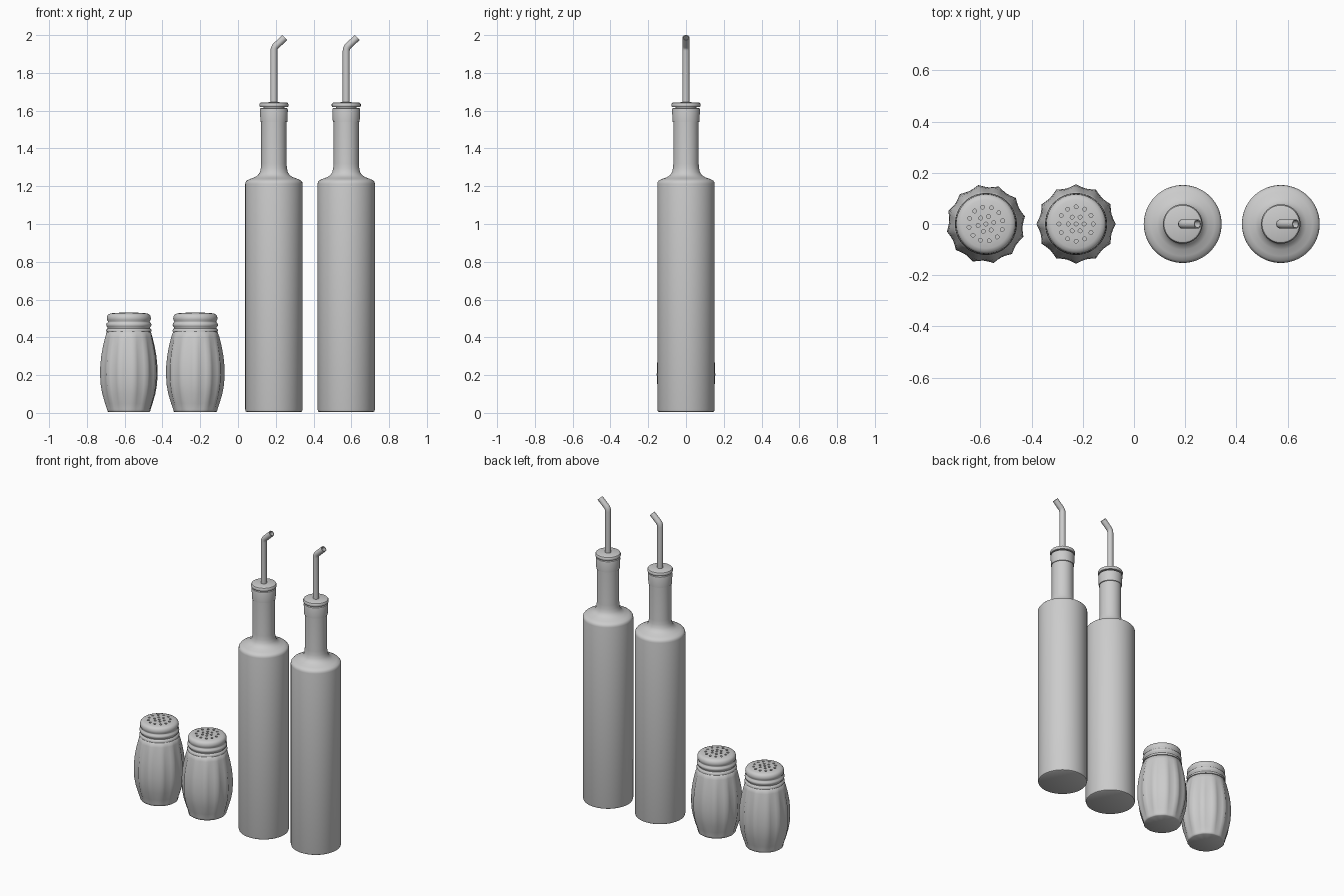
import bpy, bmesh, math
from mathutils import Vector

if "Cube" in bpy.data.objects:
    bpy.data.objects.remove(bpy.data.objects["Cube"])

grey = bpy.data.materials.new("light_grey")
grey.diffuse_color = (0.6, 0.6, 0.6, 1)
grey.use_nodes = True
grey.node_tree.nodes["Principled BSDF"].inputs["Base Color"].default_value = grey.diffuse_color


def finish(name, bm, loc, angle=35, turn=0):
    bmesh.ops.recalc_face_normals(bm, faces=bm.faces)
    mesh = bpy.data.meshes.new(name)
    bm.to_mesh(mesh)
    bm.free()
    mesh.materials.append(grey)
    ob = bpy.data.objects.new(name, mesh)
    bpy.context.collection.objects.link(ob)
    ob.location = loc
    ob.rotation_euler.z = math.radians(turn)
    smooth(ob, angle)
    return ob


def smooth(ob, angle):
    bpy.ops.object.select_all(action='DESELECT')
    ob.select_set(True)
    bpy.context.view_layer.objects.active = ob
    bpy.ops.object.shade_smooth_by_angle(angle=math.radians(angle))


def skin(rings, closed=False):
    """Join rings of points with faces; a ring of one point is a pole."""
    bm = bmesh.new()
    vs = [[bm.verts.new(p) for p in ring] for ring in rings]
    pairs = list(zip(vs, vs[1:])) + ([(vs[-1], vs[0])] if closed else [])
    for a, b in pairs:
        n = max(len(a), len(b))
        for i in range(n):
            j = (i + 1) % n
            if len(a) == 1:
                bm.faces.new((a[0], b[i], b[j]))
            elif len(b) == 1:
                bm.faces.new((a[i], a[j], b[0]))
            else:
                bm.faces.new((a[i], a[j], b[j], b[i]))
    return bm


def lathe(profile, n=48):
    """Profile points are (radius, z) or (radius, z, flute depth)."""
    rings = []
    for r, z, *flute in profile:
        d = flute[0] if flute else 0
        if r == 0:
            rings.append([(0, 0, z)])
            continue
        ring = []
        for i in range(n):
            t = 2 * math.pi * i / n
            rr = r * (1 - d * abs(math.sin(6 * t)))
            ring.append((rr * math.cos(t), rr * math.sin(t), z))
        rings.append(ring)
    return skin(rings)


def tube(path, outer, inner, n=20):
    """Hollow pipe along (x, z, tilt in degrees) points."""
    rings = []
    for pts, r in ((path, outer), (path[::-1], inner)):
        for x, z, tilt in pts:
            a = math.radians(tilt)
            side = Vector((math.cos(a), 0, -math.sin(a)))
            rings.append([Vector((x, 0, z)) + r * (math.cos(t) * side + math.sin(t) * Vector((0, 1, 0)))
                          for t in (2 * math.pi * i / n for i in range(n))])
    return skin(rings, closed=True)


# Oil bottles: glass, stopper and bent pouring spout
bottle = [(0, .004), (.142, .004), (.149, .008), (.152, .018), (.152, 1.212), (.150, 1.222),
          (.143, 1.231), (.125, 1.239), (.100, 1.248), (.084, 1.259), (.074, 1.274),
          (.069, 1.295), (.067, 1.32), (.067, 1.54), (.071, 1.541), (.074, 1.605),
          (.072, 1.612), (.066, 1.615), (0, 1.615)]
stopper = [(0, 1.61), (.055, 1.61), (.055, 1.62), (.074, 1.62), (.077, 1.625), (.077, 1.634),
           (.073, 1.641), (.066, 1.644), (0, 1.645)]
spout = [(0, 1.60, 0), (0, 1.918, 0), (.002, 1.929, 14), (.007, 1.939, 32),
         (.014, 1.946, 44), (.058, 1.987, 46)]
for side, x in (("left", .19), ("right", .573)):
    finish(f"bottle_{side}", lathe(bottle, 64), (x, 0, 0))
    finish(f"stopper_{side}", lathe(stopper, 48), (x, 0, 0))
    finish(f"spout_{side}", tube(spout, .0185, .0145), (x, 0, 0), 40)

# Shakers: fluted jar and ribbed lid with pierced top
jar = [(0, .004), (.108, .004), (.115, .008, .02), (.117, .018, .03), (.128, .05, .055),
       (.143, .10, .07), (.152, .15, .075), (.155, .20, .075), (.154, .25, .075), (.149, .30, .07),
       (.140, .35, .06), (.128, .40, .035), (.118, .428), (.100, .436), (.100, .49), (0, .49)]
lid = [(0, .531), (.06, .530), (.095, .527), (.108, .522), (.115, .513), (.117, .502),
       (.116, .492), (.111, .484), (.111, .480), (.118, .474), (.120, .466), (.118, .458),
       (.112, .452), (.112, .448), (.118, .443), (.121, .436), (.121, .430), (.104, .430),
       (.104, .505), (.095, .515), (0, .517)]
for side, x, turn in (("left", -.578, 11), ("right", -.226, 0)):
    finish(f"shaker_jar_{side}", lathe(jar, 48), (x, 0, 0), 75, turn)
    top = finish(f"shaker_lid_{side}", lathe(lid, 48), (x, 0, 0), 50, turn)

    # Cutter for the rings of holes
    bm = bmesh.new()
    for count, radius in ((1, 0), (6, .031), (12, .067)):
        for i in range(count):
            t = 2 * math.pi * i / count
            made = bmesh.ops.create_cone(bm, cap_ends=True, segments=12, radius1=.0075,
                                         radius2=.0075, depth=.06)
            bmesh.ops.translate(bm, verts=made["verts"],
                                vec=(radius * math.cos(t), radius * math.sin(t), .528))
    cutter = finish(f"hole_cutter_{side}", bm, (x, 0, 0), 35, turn)
    cutter.hide_render = True
    bpy.context.view_layer.update()
    cut = top.modifiers.new("holes", 'BOOLEAN')
    cut.operation = 'DIFFERENCE'
    cut.solver = 'EXACT'
    cut.object = cutter
    bpy.context.view_layer.objects.active = top
    bpy.ops.object.modifier_apply(modifier=cut.name)
    bpy.data.objects.remove(cutter)
    smooth(top, 50)
